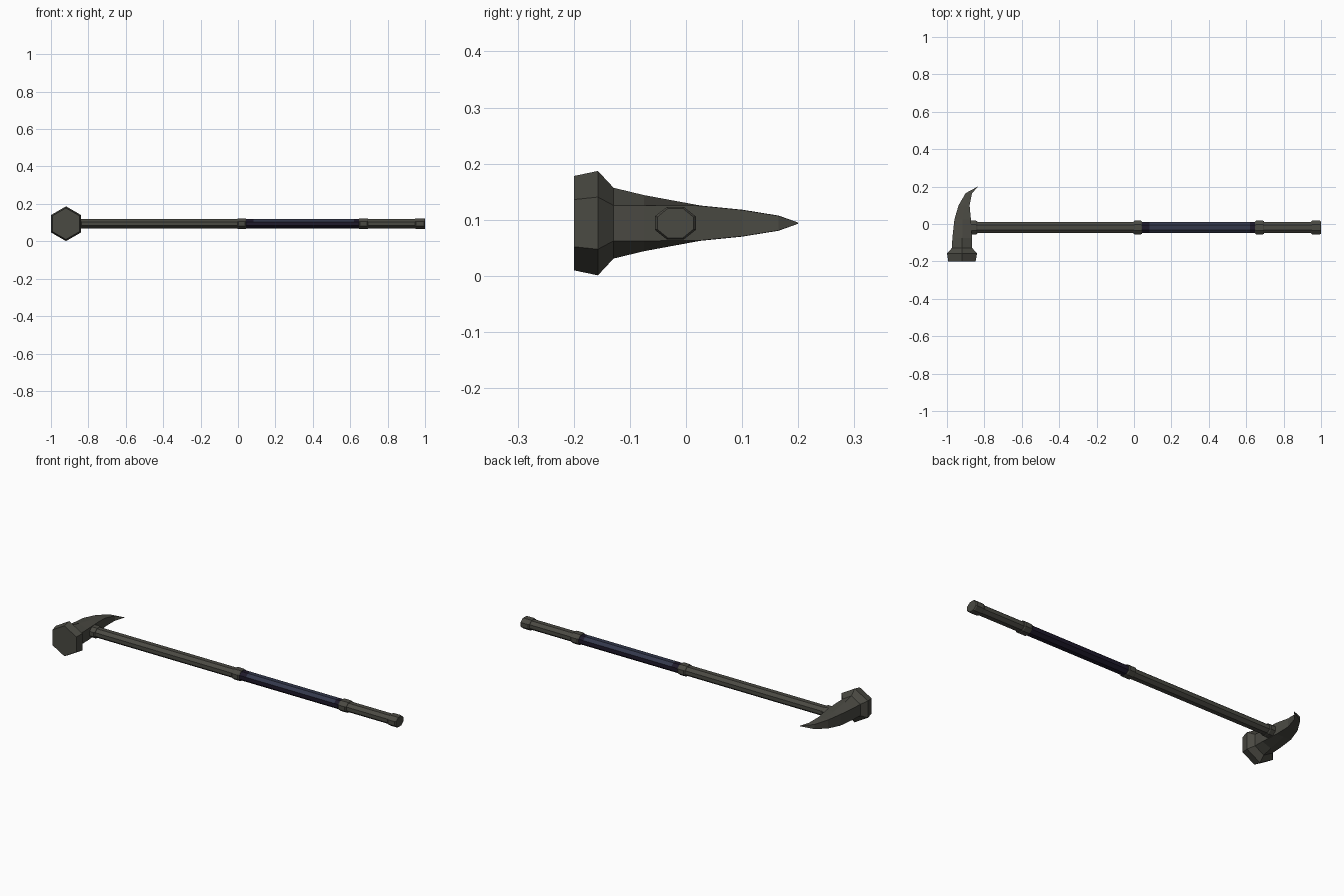
import bpy, bmesh, math
from mathutils import Vector

if "Cube" in bpy.data.objects:
    bpy.data.objects.remove(bpy.data.objects["Cube"])

ZC = 0.094   # centre height of head and shaft
YC = -0.019  # shaft centre line


def material(name, rgb):
    m = bpy.data.materials.new(name)
    m.diffuse_color = (*rgb, 1)
    m.use_nodes = True
    m.node_tree.nodes["Principled BSDF"].inputs["Base Color"].default_value = m.diffuse_color
    return m


STEEL = material("dark steel", (0.068, 0.067, 0.055))
NAVY = material("navy leather", (0.032, 0.038, 0.068))
DARK = material("dark purple leather", (0.013, 0.010, 0.024))


def loft(name, rings, mats):
    """Skin a list of equal-length point rings, closing both ends."""
    bm = bmesh.new()
    loops = [[bm.verts.new(p) for p in r] for r in rings]
    n = len(loops[0])
    for a, b in zip(loops, loops[1:]):
        for i in range(n):
            j = (i + 1) % n
            bm.faces.new((a[i], a[j], b[j], b[i]))
    bm.faces.new(loops[0])
    bm.faces.new(loops[-1])
    bmesh.ops.remove_doubles(bm, verts=bm.verts, dist=1e-5)
    bmesh.ops.recalc_face_normals(bm, faces=bm.faces)
    me = bpy.data.meshes.new(name)
    bm.to_mesh(me)
    bm.free()
    for m in mats:
        me.materials.append(m)
    ob = bpy.data.objects.new(name, me)
    bpy.context.collection.objects.link(ob)
    return ob


def octagon(x, ry, rz):
    k = 1 / math.cos(math.pi / 8)
    return [(x, YC + ry * k * math.cos((i + .5) * math.pi / 4),
             ZC + rz * k * math.sin((i + .5) * math.pi / 4)) for i in range(8)]


def tube(name, profile, mats=(STEEL,)):
    return loft(name, [octagon(x, ry, rz) for x, ry, rz in profile], mats)


# Head: hexagonal hammer face tapering into a curved spike
# (y, left x, right x, ridge half height, side edge half height)
sections = [
    (-0.200, -0.993, -0.847, 0.084, 0.042),
    (-0.157, -1.000, -0.839, 0.093, 0.0465),
    (-0.129, -0.974, -0.865, 0.063, 0.0315),
    (-0.075, -0.971, -0.866, 0.050, 0.0315),
    (0.025, -0.960, -0.872, 0.0315, 0.0310),
    (0.100, -0.938, -0.879, 0.0240, 0.0235),
    (0.165, -0.900, -0.866, 0.0135, 0.0130),
    (0.200, -0.835, -0.833, 0.001, 0.0008),
]
loft("hammer_head", [
    [(l, y, ZC - s), ((l + r) / 2, y, ZC - h), (r, y, ZC - s),
     (r, y, ZC + s), ((l + r) / 2, y, ZC + h), (l, y, ZC + s)]
    and [Vector(p) for p in ((l, y, ZC - s), ((l + r) / 2, y, ZC - h), (r, y, ZC - s),
                             (r, y, ZC + s), ((l + r) / 2, y, ZC + h), (l, y, ZC + s))]
    for y, l, r, h, s in sections], (STEEL,))

# Shaft sections
RY, RZ = 0.030, 0.0245
tube("upper_shaft", [(-0.92, RY, RZ), (0.01, RY, RZ)])
tube("lower_shaft", [(0.67, RY, RZ), (0.97, RY, RZ)])

# Grip: dark wrap with a lighter top
grip = tube("grip", [(x, RY, RZ) for x in (0.01, 0.082, 0.62, 0.67)], (DARK, NAVY))
for f in grip.data.polygons:
    if f.normal.z > 0.4 and 0.1 < f.center.x < 0.6:
        f.material_index = 1

# Collars
for name, a, b in (("head_collar", -0.885, -0.838), ("grip_collar_top", -0.003, 0.043),
                   ("grip_collar_bottom", 0.647, 0.696), ("pommel", 0.947, 1.0)):
    c = 0.006
    tube(name, [(a, RY + .002, RZ + .002), (a + c, RY + .0065, RZ + .0045),
                (b - c, RY + .0065, RZ + .0045), (b, RY + .002, RZ + .002)])
